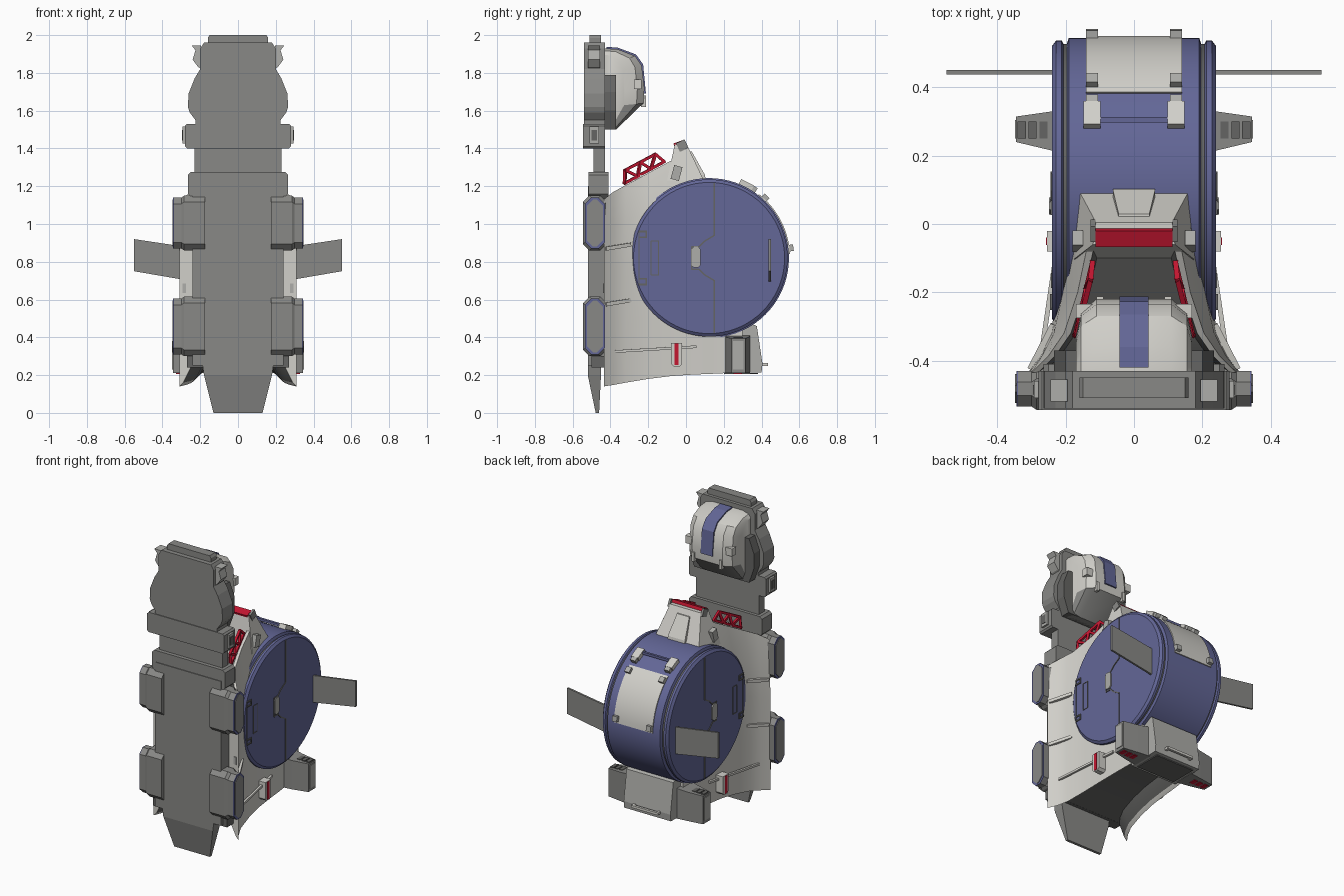
import bpy, bmesh, math
from mathutils import Vector, Matrix

if "Cube" in bpy.data.objects:
    bpy.data.objects.remove(bpy.data.objects["Cube"])

COL = {"blue": (.125, .135, .31), "white": (.64, .63, .59), "grey": (.25, .25, .24),
       "dark_grey": (.13, .13, .125), "red": (.55, .008, .03), "light_grey": (.42, .42, .40)}
MAT = {}
for n, c in COL.items():
    MAT[n] = bpy.data.materials.new(n)
    MAT[n].diffuse_color = (*c, 1)
SIDES = (("right", 1), ("left", -1))
smooth = []


def make(name, verts, faces, mats, idx=None):
    bm = bmesh.new()
    vs = [bm.verts.new(v) for v in verts]
    for k, f in enumerate(faces):
        bm.faces.new([vs[i] for i in f]).material_index = idx[k] if idx else 0
    bmesh.ops.recalc_face_normals(bm, faces=bm.faces)
    me = bpy.data.meshes.new(name)
    bm.to_mesh(me)
    bm.free()
    for m in mats:
        me.materials.append(MAT[m])
    ob = bpy.data.objects.new(name, me)
    bpy.context.collection.objects.link(ob)
    return ob


def loft(name, rings, mats, rule=lambda i, j: 0):
    """Skin closed rings of equal length and cap both ends."""
    n = len(rings[0])
    faces, idx = [], []
    for i in range(len(rings) - 1):
        for j in range(n):
            k = (j + 1) % n
            faces.append((i*n+j, i*n+k, (i+1)*n+k, (i+1)*n+j))
            idx.append(rule(i, j))
    faces += [tuple(range(n)), tuple(range((len(rings)-1)*n, len(rings)*n))]
    idx += [0, 0]
    return make(name, [p for r in rings for p in r], faces, mats, idx)


def prism(name, pts, axis, a, b, mat):
    def put(p, d):
        return (d, *p) if axis == "x" else (p[0], d, p[1]) if axis == "y" else (*p, d)
    return loft(name, [[put(p, d) for p in pts] for d in (a, b)], [mat])


def box(name, c, size, mat, rot=None):
    pts = [(x*size[0]/2, y*size[1]/2) for x, y in ((-1, -1), (1, -1), (1, 1), (-1, 1))]
    ob = prism(name, pts, "z", -size[2]/2, size[2]/2, mat)
    ob.data.transform(Matrix.Translation(c) @ (rot.to_4x4() if rot else Matrix()))
    return ob


def bar(name, p, q, t, mat):
    p, q = Vector(p), Vector(q)
    return box(name, (p+q)/2, (t, t, (q-p).length + t*.6), mat,
               (q-p).to_track_quat("Z", "Y").to_matrix())


def mirrored(half):
    return half + [(-x, z) for x, z in reversed(half)]


def octagon(y0, y1, z0, z1, c):
    return [(y0+c, z0), (y1-c, z0), (y1, z0+c), (y1, z1-c),
            (y1-c, z1), (y0+c, z1), (y0, z1-c), (y0, z0+c)]


# Front board, neck, tail and upper block
prism("main_board", mirrored([(.24, .25), (.24, 1.2)]), "y", -.52, -.435, "grey")
prism("board_foot", mirrored([(.27, .24), (.27, .30)]), "y", -.50, -.43, "dark_grey")
prism("board_head", mirrored([(.235, 1.13), (.265, 1.16), (.265, 1.26), (.25, 1.275)]),
      "y", -.515, -.41, "grey")
prism("neck", mirrored([(.23, 1.25), (.23, 1.42)]), "y", -.49, -.43, "grey")
loft("tail", [[(x, y, z) for x, y in ((-w, a), (w, a), (w, b), (-w, b))]
              for z, w, a, b in ((0, .13, -.478, -.46), (.2, .18, -.52, -.45),
                                 (.27, .19, -.52, -.45))], ["grey"])
prism("upper_block", mirrored([(.225, 1.52), (.225, 1.55), (.255, 1.59), (.265, 1.62),
      (.262, 1.69), (.23, 1.77), (.2, 1.82), (.2, 1.93), (.18, 1.96)]),
      "y", -.54, -.43, "grey")
prism("upper_band", mirrored([(.27, 1.4), (.28, 1.41), (.28, 1.52), (.27, 1.53)]),
      "y", -.545, -.43, "grey")
prism("top_rail", mirrored([(.16, 1.95), (.16, 1.985), (.15, 2.0)]), "y", -.51, -.45, "grey")
prism("pack_base", mirrored([(.2, 1.5), (.235, 1.6), (.235, 1.7), (.2, 1.79)]),
      "y", -.44, -.37, "dark_grey")
for lab, s in SIDES:
    box("band_latch_" + lab, (s*.28, -.485, 1.47), (.025, .05, .09), "light_grey")
    box("band_latch_slot_" + lab, (s*.293, -.485, 1.47), (.006, .028, .055), "dark_grey")
    prism("head_clip_" + lab, [(s*x, z) for x, z in ((.19, 1.82), (.21, 1.83), (.24, 1.87),
          (.225, 1.92), (.245, 1.945), (.195, 1.945))], "y", -.52, -.455, "light_grey")

# Rounded pack behind the upper block, with its stripe and knobs
PACK = [(-.43, 1.93), (-.36, 1.925), (-.27, 1.89), (-.235, 1.84), (-.22, 1.72),
        (-.225, 1.64), (-.37, 1.5), (-.43, 1.5)]
rings = [[(x, -.43 + (y+.43)*d, 1.5 + (z-1.5)*h) for y, z in PACK]
         for x, d, h in ((-.17, .5, .92), (-.155, .82, .97), (-.11, 1, 1),
                         (.11, 1, 1), (.155, .82, .97), (.17, .5, .92))]
smooth.append(loft("back_pack", rings, ["white", "grey"], lambda i, j: int(j in (5, 6))))
prism("pack_stripe", [(-.42, 1.938), (-.36, 1.933), (-.265, 1.898), (-.227, 1.845),
      (-.212, 1.69), (-.25, 1.69), (-.28, 1.83), (-.42, 1.86)], "x", -.043, .043, "blue")
for lab, s in SIDES:
    box("pack_knob_" + lab, (s*.135, -.255, 1.74), (.07, .04, .05), "white")
    box("pack_foot_" + lab, (s*.1, -.225, 1.65), (.02, .025, .06), "white")

# Four side pods with trimmed end faces
for lab, s in SIDES:
    for lev, z0, z1 in (("upper", .86, 1.15), ("lower", .30, .615)):
        nm = lev + "_pod_" + lab
        o = [octagon(-.545 + d, -.42 - d, z0 + d, z1 - d, .033) for d in (0, .01, .02)]
        loft(nm, [[(s*x, y, z) for y, z in ring] for x, ring in
                  ((.175, o[0]), (.285, o[0]), (.30, o[1]), (.34, o[1]))], ["grey"])
        prism(nm + "_trim", o[1], "x", s*.34, s*.344, "blue")
        prism(nm + "_face", o[2], "x", s*.344, s*.348, "grey")

# Flared body shell: y, side half width, top half width, bottom z, top z
rings = []
for y, w, t, zb, zt in ((-.435, .31, .30, .14, 1.13), (-.385, .275, .25, .148, 1.17),
                        (-.32, .245, .205, .16, 1.205), (-.2, .222, .165, .18, 1.27),
                        (-.08, .208, .14, .195, 1.335), (.04, .2, .15, .203, 1.2),
                        (.14, .195, .18, .207, 1.1), (.2, .19, .19, .21, .6),
                        (.3, .19, .19, .213, .5)):
    h = zt - zb
    half = [(w-.06, zb+.1), (w-.02, zb+.02), (w, zb), (w, zb+h*.3), (w, zb+h*.6),
            (w*.75+t*.25, zb+h*.82), (t, zt), (t-.02, zt), (t-.035, zt-.09)]
    rings.append([(x, y, z) for x, z in mirrored(half)])
smooth.append(loft("body_shell", rings, ["white", "dark_grey"],
                   lambda i, j: int(j in (0, 7, 8, 9, 16, 17))))
for lab, s in SIDES:
    bar("shell_strake_" + lab, (s*.27, -.37, .325), (s*.208, .05, .35), .014, "white")
    for z in (.575, .87):
        bar("shell_rib_" + lab, (s*.30, -.42, z), (s*.238, -.3, z + .02), .02, "white")
    box("shell_latch_" + lab, (s*.285, -.43, .66), (.02, .02, .05), "light_grey")
    # Side marker lamp
    prism("marker_lamp_" + lab, [(-.08, .26), (-.065, .245), (-.035, .245), (-.02, .26),
          (-.02, .37), (-.08, .37)], "x", s*.19, s*.255, "white")
    box("marker_stripe_" + lab, (s*.2555, -.05, .31), (.006, .022, .115), "red")
    # Mounting wing at the top of the shell
    box("shoulder_block_" + lab, (s*.13, -.25, 1.245), (.06, .035, .03), "white")

# Collar tower
loft("collar", [[(x, y, z) for x, y in ((-w, a), (w, a), (w*.93, b), (-w*.93, b))]
                for z, w, a, b in ((1.1, .19, -.12, .12), (1.23, .172, -.10, .095),
                                   (1.42, .12, -.06, .005))], ["white"])
loft("collar_back_panel", [[(x, y, z) for x, y in ((-w, a), (w, a), (w, b), (-w, b))]
     for z, w, a, b in ((1.2, .062, .05, .11), (1.26, .062, .05, .10),
                        (1.385, .045, 0, .03))], ["white"])
box("collar_lamp", (0, -.04, 1.425), (.225, .05, .02), "red",
    Matrix.Rotation(math.radians(20), 3, "X"))
for lab, s in SIDES:
    box("collar_tip_" + lab, (s*.12, -.02, 1.415), (.014, .05, .05), "grey",
        Matrix.Rotation(math.radians(25), 3, "X"))
    box("collar_vent_" + lab, (s*.165, -.05, 1.27), (.03, .045, .075), "light_grey",
        Matrix.Rotation(math.radians(-15), 3, "X"))
    # Red truss on each sloping edge
    low = [Vector((s*(.172-.05*f), -.325+.21*f, 1.215+.115*f)) for f in (0, .33, .66, 1)]
    top = [Vector((s*(.167-.04*f), -.322+.16*f, 1.285+.085*f)) for f in (0, .5, 1)]
    path = [low[0], top[0], low[1], top[1], low[2], top[2], low[3]]
    for p, q in list(zip(path, path[1:])) + [(low[0], low[3]), (top[0], top[2])]:
        bar("truss_" + lab, p, q, .015, "red")

# Drum
CY, CZ, R, N = .122, .82, .423, 72


def polar(r, a):
    return CY + r*math.cos(a), CZ + r*math.sin(a)


half = [(.24, .40), (.228, .416), (.212, .416), (.207, .406), (.197, .406), (.191, R)]
prof = [(-x, r) for x, r in half] + half[::-1]
rings = [[(x, *polar(r, 2*math.pi*j/N)) for j in range(N)] for x, r in prof]
smooth.append(loft("drum", rings, ["blue", "dark_grey"], lambda i, j: int(i in (3, 7))))
arc = [math.radians(3 + 49*k/14) for k in range(15)]
smooth.append(prism("drum_hatch", [polar(R+.006, a) for a in arc] +
                    [polar(R-.01, a) for a in reversed(arc)], "x", -.14, .14, "white"))
for lab, s in SIDES:
    for deg, wx, hy, m in ((63, .05, .075, "white"), (57, .036, .03, "light_grey"),
                           (47, .034, .035, "light_grey"), (7, .034, .035, "light_grey")):
        a = math.radians(deg)
        box("hatch_clip_" + lab, (s*.123, *polar(R+.01, a)), (wx, hy, .034), m,
            Matrix.Rotation(a - math.pi/2, 3, "X"))
    # Thin seams and insets on the drum's side disc
    X = s*.241

    def seam(pts, t=.007):
        for (y, z), (v, w) in zip(pts, pts[1:]):
            bar("disc_seam_" + lab, (X, y, z), (X, v, w), t, "dark_grey")
    seam([(.15, 1.215), (.15, .94), (.10, .91), (.07, .88), (.03, .88)])
    seam([(.15, .425), (.15, .70), (.10, .73), (.07, .76), (.03, .76), (.03, .88)])
    seam([(-.185, .73), (-.145, .73), (-.145, .91), (-.185, .91), (-.185, .73)], .004)
    seam([(-.25, .96), (-.21, .96), (-.21, .93), (-.25, .93)], .009)
    seam([(-.25, .71), (-.21, .71), (-.21, .68), (-.25, .68)], .009)
    seam([(-.25, .68), (-.25, .96)], .005)
    prism("disc_handle_" + lab, octagon(.028, .078, .77, .88, .014), "x", s*.24, s*.249,
          "light_grey")
    # Side fin
    prism("side_fin_" + lab, [(s*x, z) for x, z in ((.23, .695), (.55, .75), (.55, .92),
          (.23, .872))], "y", .438, .451, "grey")
bar("hatch_rod", (-.12, .305, 1.218), (.12, .305, 1.218), .016, "blue")

# Rear lower box, side arms and handle
prism("rear_box", [(.18, .21), (.40, .215), (.405, .26), (.375, .46), (.35, .47), (.18, .45)],
      "x", -.17, .17, "light_grey")
prism("rear_box_underside", [(-.14, .2), (.14, .2), (.14, .38), (-.14, .38)], "z",
      .205, .212, "dark_grey")
bar("rear_handle", (-.09, .425, .255), (.09, .425, .255), .016, "white")
for lab, s in SIDES:
    bar("handle_post_" + lab, (s*.09, .38, .255), (s*.09, .425, .255), .016, "white")
    loft("rear_arm_" + lab, [[(s*x, y, z) for y, z in ((a, .21), (b, .21), (b, c), (a, c))]
         for x, a, b, c in ((.16, .205, .34, .41), (.24, .215, .33, .40),
                            (.345, .24, .315, .395))], ["grey"])
    box("arm_end_panel_" + lab, (s*.346, .2775, .305), (.006, .055, .15), "light_grey")
    for k in range(3):
        box("arm_underside_light_" + lab, (s*(.235+.04*k), .275, .209), (.028, .045, .006), "red")
        box("arm_top_cell_" + lab, (s*(.265+.032*k), .276, .398), (.024, .05, .009), "dark_grey")

# Smooth the curved parts
for ob in smooth:
    bpy.ops.object.select_all(action="DESELECT")
    ob.select_set(True)
    bpy.context.view_layer.objects.active = ob
    bpy.ops.object.shade_smooth_by_angle(angle=math.radians(30))

for m in bpy.data.materials:
    if m.users and not m.is_grease_pencil:
        m.use_nodes = True
        m.node_tree.nodes["Principled BSDF"].inputs["Base Color"].default_value = m.diffuse_color
